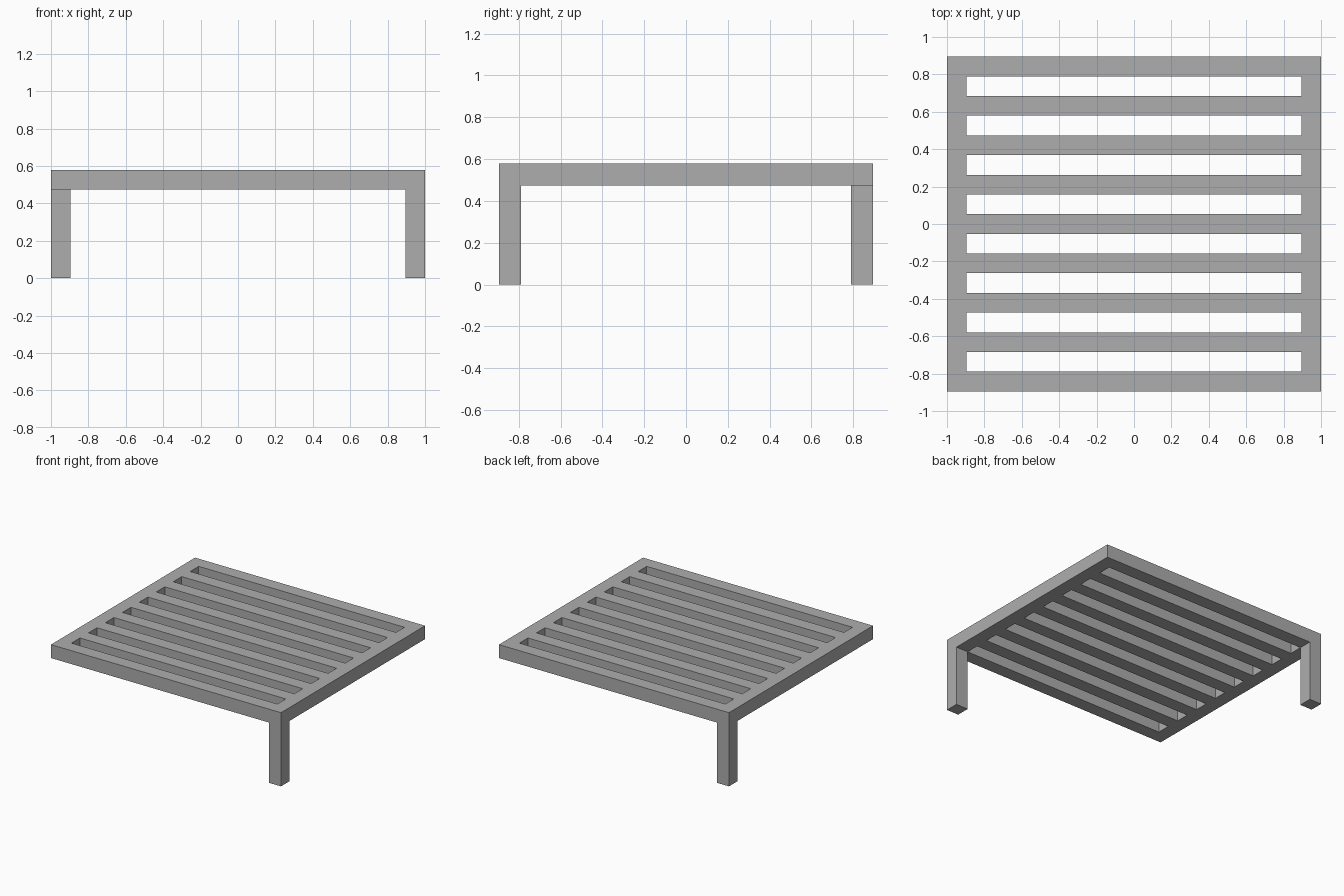
import bpy
import bmesh
from mathutils import Vector

cube = bpy.data.objects.get("Cube")
if cube:
    bpy.data.objects.remove(cube, do_unlink=True)

# Every size is a multiple of one bar width
U = 2 / 19
HALF_X = 9.5 * U
HALF_Y = 8.5 * U
LEG = 4.5 * U
ROWS = 17

grey = bpy.data.materials.new("mid_grey")
grey.use_nodes = True
grey.diffuse_color = (0.42, 0.42, 0.42, 1)
grey.node_tree.nodes["Principled BSDF"].inputs["Base Color"].default_value = grey.diffuse_color

bm = bmesh.new()


def extrude(faces, height):
    """Raise faces by height and return the new cap faces."""
    result = bmesh.ops.extrude_face_region(bm, geom=faces)["geom"]
    verts = [g for g in result if isinstance(g, bmesh.types.BMVert)]
    bmesh.ops.translate(bm, verts=verts, vec=Vector((0, 0, height)))
    return [g for g in result if isinstance(g, bmesh.types.BMFace)]


# Slatted top: side rails joined by bars, with every second row left open
columns = [-HALF_X, U - HALF_X, HALF_X - U, HALF_X]
grid = [[bm.verts.new((x, row * U - HALF_Y, LEG)) for x in columns]
        for row in range(ROWS + 1)]
cells = {}
for row in range(ROWS):
    for col in range(3):
        if col == 1 and row % 2:
            continue
        a, b = grid[row], grid[row + 1]
        cells[row, col] = bm.faces.new((a[col], b[col], b[col + 1], a[col + 1]))

underside = list(cells.values())
copy = bmesh.ops.duplicate(bm, geom=underside)["geom"]
top_faces = [g for g in copy if isinstance(g, bmesh.types.BMFace)]
rim = [e for e in copy if isinstance(e, bmesh.types.BMEdge) and e.is_boundary]
walls = bmesh.ops.extrude_edge_only(bm, edges=rim)["geom"]
bmesh.ops.translate(bm, verts=[g for g in walls if isinstance(g, bmesh.types.BMVert)],
                    vec=Vector((0, 0, U)))
bmesh.ops.translate(bm, verts=list({v for f in top_faces for v in f.verts}),
                    vec=Vector((0, 0, U)))
# Walls are pulled back down to meet the underside
bmesh.ops.translate(bm, verts=[g for g in walls if isinstance(g, bmesh.types.BMVert)],
                    vec=Vector((0, 0, -U)))
bmesh.ops.remove_doubles(bm, verts=bm.verts[:], dist=U / 100)

# Legs: drawn down from two opposite corners of the underside
for x, y in ((1, -1), (-1, 1)):
    corner = Vector((x * (HALF_X - U / 2), y * (HALF_Y - U / 2), LEG))
    face = min(bm.faces, key=lambda f: (f.calc_center_median() - corner).length)
    extrude([face], -LEG)

bmesh.ops.recalc_face_normals(bm, faces=bm.faces[:])
bmesh.ops.dissolve_limit(bm, angle_limit=0.01, verts=bm.verts[:], edges=bm.edges[:])

mesh = bpy.data.meshes.new("slatted_table")
bm.to_mesh(mesh)
bm.free()
mesh.materials.append(grey)
table = bpy.data.objects.new("slatted_table", mesh)
bpy.context.collection.objects.link(table)
